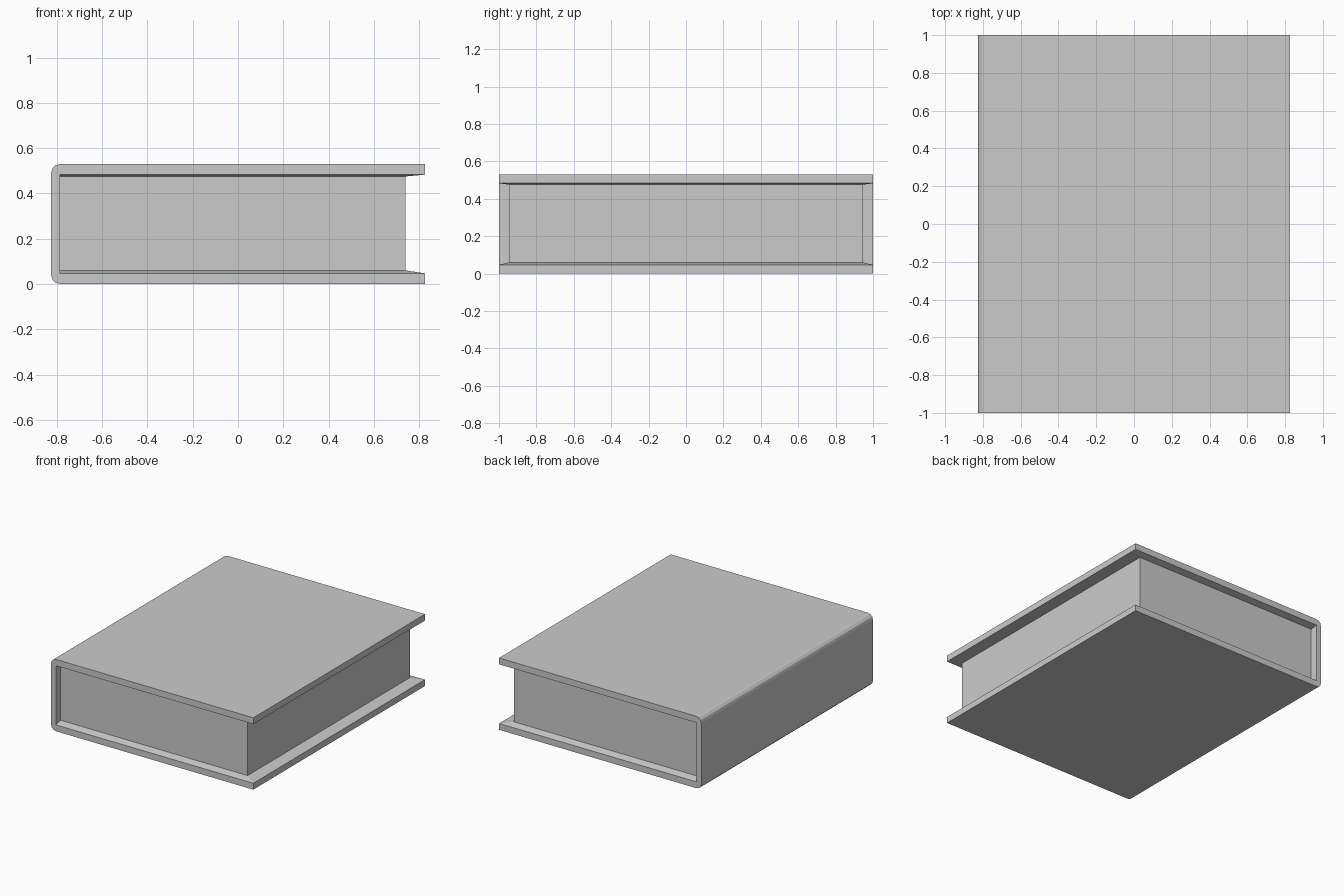
import bpy, bmesh, math

if "Cube" in bpy.data.objects:
    bpy.data.objects.remove(bpy.data.objects["Cube"])

X, Y, H = 0.825, 1.0, 0.53        # half width, half length, height
T = 0.047                         # cover board thickness
SPINE = -0.785                    # inner face of the spine
R = 0.04                          # spine corner radius


def make_object(name, bm):
    bmesh.ops.recalc_face_normals(bm, faces=bm.faces)
    mesh = bpy.data.meshes.new(name)
    bm.to_mesh(mesh)
    bm.free()
    obj = bpy.data.objects.new(name, mesh)
    bpy.context.collection.objects.link(obj)
    return obj


# Cover: C-shaped profile with rounded spine corners, extruded along y
def corner(cz, start):
    return [(-X + R + R * math.cos(math.radians(start + 30 * i)),
             cz + R * math.sin(math.radians(start + 30 * i))) for i in range(4)]


profile = [(X, H)] + corner(H - R, 90) + corner(R, 180) + [(X, 0)]
profile += [(X, T), (SPINE, T), (SPINE, H - T), (X, H - T)]
bm = bmesh.new()
face = bm.faces.new([bm.verts.new((x, -Y, z)) for x, z in profile])
ext = bmesh.ops.extrude_face_region(bm, geom=[face], use_keep_orig=True)
bmesh.ops.translate(bm, vec=(0, 2 * Y, 0),
                    verts=[v for v in ext["geom"] if isinstance(v, bmesh.types.BMVert)])
bmesh.ops.recalc_face_normals(bm, faces=bm.faces)
# the inner board faces are replaced by the sloped lining of the page block
inner = [f for f in bm.faces if abs(f.normal.z) > 0.9
         and any(abs(f.calc_center_median().z - z) < 0.001 for z in (T, H - T))]
bmesh.ops.delete(bm, geom=inner, context="FACES")
make_object("cover", bm)

# Page block: straight walls that flare out to the board edges at top and bottom
bm = bmesh.new()
rings = []
for z, x, y in [(T, X, Y), (0.06, 0.74, 0.945), (0.475, 0.74, 0.945), (H - T, X, Y)]:
    rings.append([bm.verts.new(p) for p in
                  [(SPINE, -y, z), (x, -y, z), (x, y, z), (SPINE, y, z)]])
for a, b in zip(rings, rings[1:]):
    for i in range(3):
        bm.faces.new((a[i], a[i + 1], b[i + 1], b[i]))
pages = make_object("pages", bm)
# walls are open at the spine, so orient them explicitly outward
if pages.data.polygons[4].normal.x < 0:
    pages.data.flip_normals()
